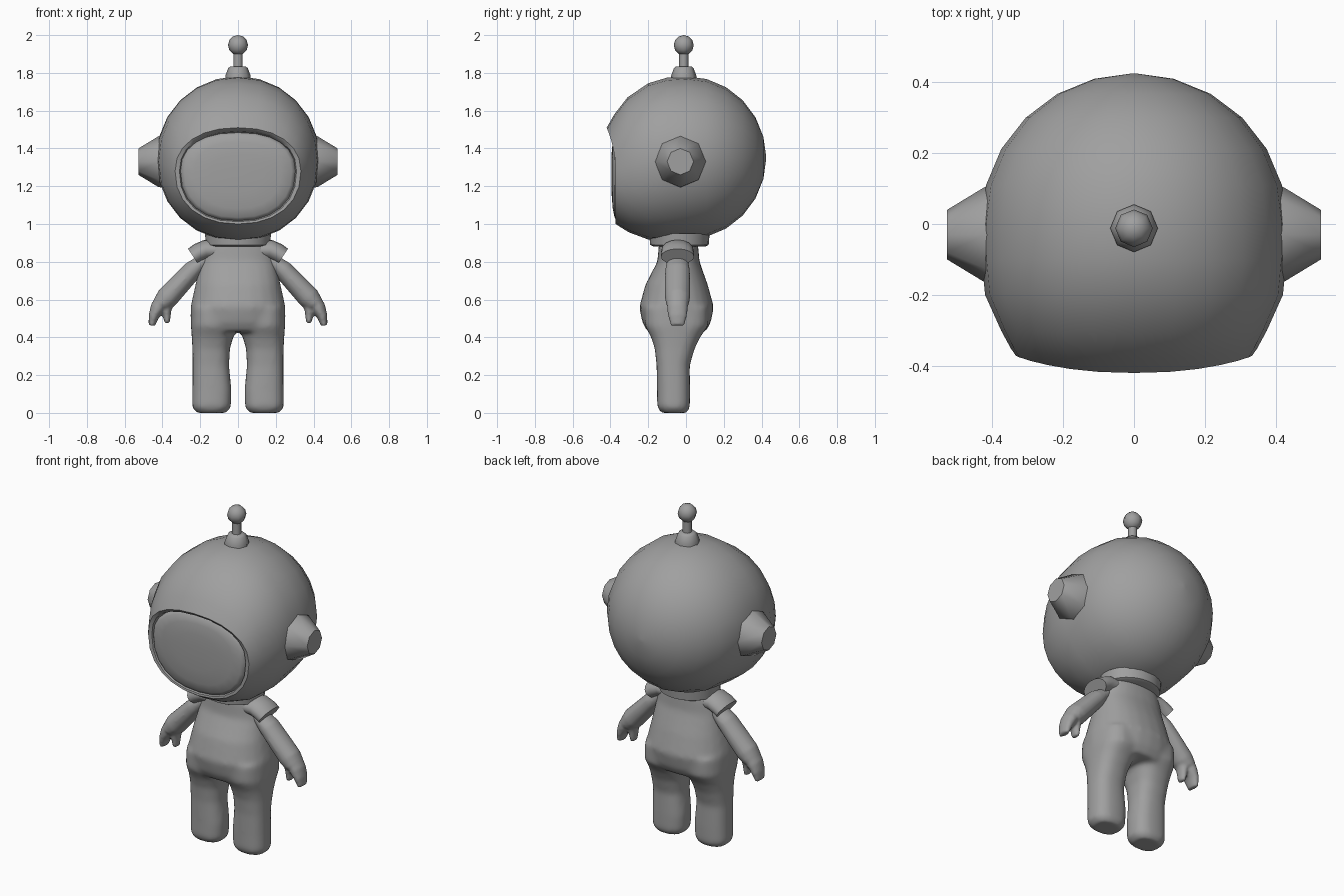
import bpy
import bmesh
from math import sin, cos, pi, radians
from mathutils import Vector

cube = bpy.data.objects.get("Cube")
if cube:
    bpy.data.objects.remove(cube, do_unlink=True)

grey = bpy.data.materials.new("plain grey")
grey.use_nodes = True
GREY = (0.35, 0.35, 0.35, 1)
grey.diffuse_color = GREY
grey.node_tree.nodes["Principled BSDF"].inputs["Base Color"].default_value = GREY


def power(v, p):
    return abs(v) ** p * (1 if v >= 0 else -1)


def circle(n, p=1.0):
    """Unit circle, squared off when p is below 1."""
    turns = [2 * pi * i / n for i in range(n)]
    return [(power(cos(t), p), power(sin(t), p)) for t in turns]


def loft(bm, rings):
    """Skin a row of equal rings and close both ends."""
    loops = [[bm.verts.new(co) for co in ring] for ring in rings]
    n = len(loops[0])
    for a, b in zip(loops, loops[1:]):
        for i in range(n):
            j = (i + 1) % n
            bm.faces.new((a[i], a[j], b[j], b[i]))
    bm.faces.new(loops[0])
    bm.faces.new(loops[-1])


def finish(name, bm, angle=40, mirror=False, voxel=0, relax=0):
    bmesh.ops.recalc_face_normals(bm, faces=bm.faces)
    mesh = bpy.data.meshes.new(name)
    bm.to_mesh(mesh)
    bm.free()
    mesh.materials.append(grey)
    mesh.polygons.foreach_set("use_smooth", [True] * len(mesh.polygons))
    mesh.set_sharp_from_angle(angle=radians(angle))
    obj = bpy.data.objects.new(name, mesh)
    bpy.context.collection.objects.link(obj)
    if voxel:
        mod = obj.modifiers.new("blend", 'REMESH')
        mod.mode = 'VOXEL'
        mod.voxel_size = voxel
        mod.use_smooth_shade = True
        mod = obj.modifiers.new("relax", 'SMOOTH')
        mod.factor = 0.5
        mod.iterations = relax
    if mirror:
        obj.modifiers.new("mirror", 'MIRROR')
    return obj


def upright(bm, rows, n=24, p=0.9):
    """Loft of level sections: z, centre x, centre y, radius x, radius y."""
    loft(bm, [[(cx + rx * c, cy + ry * s, z) for c, s in circle(n, p)]
              for z, cx, cy, rx, ry in rows])


def limb(bm, rows, y=-0.045, n=16):
    """Tube in the xz plane: x, z, radius in the plane, radius along y."""
    rings = []
    for i, (x, z, r, ry) in enumerate(rows):
        a, b = rows[max(i - 1, 0)], rows[min(i + 1, len(rows) - 1)]
        d = Vector((b[0] - a[0], b[1] - a[1])).normalized()
        rings.append([(x - d.y * r * c, y + ry * s, z + d.x * r * c)
                      for c, s in circle(n)])
    loft(bm, rings)


def face_ring(y, rx, cz, top, bottom, brow=0.0, p=0.9):
    """Section across y; brow pulls its upper part forward."""
    return [(rx * c, y - brow * max(s, 0) ** 2,
             cz + s * (top - cz if s > 0 else cz - bottom))
            for c, s in circle(24, p)]


# Helmet: round back, fuller lower front, brow and recessed opening
rings = []
for step in (0.1, 1, 2, 3, 4, 5, 6):
    a = radians(15 * step)
    r = 0.432 * sin(a)
    rings.append(face_ring(0.424 * cos(a), r, 1.35, 1.35 + r, 1.35 - r, p=1))
rings += [
    face_ring(-0.1, 0.43, 1.34, 1.775, 0.91, p=0.97),
    face_ring(-0.2, 0.42, 1.33, 1.745, 0.918, p=0.95),
    face_ring(-0.3, 0.375, 1.31, 1.67, 0.955, 0.01),
    face_ring(-0.35, 0.348, 1.29, 1.58, 0.985, 0.03),
    face_ring(-0.372, 0.333, 1.28, 1.51, 1.0, 0.048),
    face_ring(-0.37, 0.31, 1.28, 1.49, 1.012, 0.03, 0.87),
    face_ring(-0.35, 0.302, 1.28, 1.482, 1.02, 0, 0.87),
]
bm = bmesh.new()
loft(bm, rings)
finish("helmet", bm, 45)

# Visor: shallow dome in the opening
bm = bmesh.new()
loft(bm, [face_ring(y, 0.306 * k, 1.28, 1.28 + 0.206 * k, 1.28 - 0.264 * k, 0, 0.87)
          for y, k in ((-0.345, 1), (-0.365, 0.99), (-0.378, 0.93),
                       (-0.388, 0.75), (-0.394, 0.45), (-0.395, 0.1))])
finish("visor", bm, 60)

# Ear caps
bm = bmesh.new()
loft(bm, [[(x, -0.03 + r * c, 1.33 + r * s) for c, s in circle(8)]
          for x, r in ((0.34, 0.14), (0.42, 0.135), (0.527, 0.07))])
finish("ear_cap", bm, 50, mirror=True)

# Antenna
bm = bmesh.new()
upright(bm, [(z, 0, -0.012, r, r) for z, r in
             ((1.74, 0.067), (1.785, 0.067), (1.825, 0.052), (1.835, 0.04))], 8, 1)
finish("antenna_base", bm, 50)
bm = bmesh.new()
upright(bm, [(z, 0, -0.012, 0.025, 0.025) for z in (1.82, 1.92)], 8, 1)
finish("antenna_stem", bm, 50)
bm = bmesh.new()
bmesh.ops.create_uvsphere(bm, u_segments=8, v_segments=6, radius=0.053)
bmesh.ops.translate(bm, verts=bm.verts, vec=(0, -0.012, 1.947))
finish("antenna_ball", bm, 70)

# Neck collar
bm = bmesh.new()
upright(bm, [(z, 0, -0.035, r, r - 0.015) for z, r in
             ((0.882, 0.155), (0.89, 0.17), (0.95, 0.175))], 24, 1)
finish("neck_collar", bm)

# Body: torso and legs blended into one skin
bm = bmesh.new()
upright(bm, [
    (0.92, 0, -0.04, 0.15, 0.1),
    (0.88, 0, -0.04, 0.185, 0.105),
    (0.8, 0, -0.04, 0.2, 0.112),
    (0.68, 0, -0.05, 0.226, 0.165),
    (0.56, 0, -0.05, 0.252, 0.198),
    (0.48, 0, -0.05, 0.252, 0.182),
    (0.43, 0, -0.05, 0.242, 0.155),
])
for side in (-1, 1):
    upright(bm, [(z, side * cx, cy, rx, ry) for z, cx, cy, rx, ry in (
        (0.56, 0.125, -0.05, 0.12, 0.17),
        (0.46, 0.13, -0.05, 0.12, 0.168),
        (0.4, 0.135, -0.055, 0.11, 0.13),
        (0.34, 0.142, -0.06, 0.1, 0.106),
        (0.25, 0.144, -0.068, 0.097, 0.088),
        (0.12, 0.138, -0.066, 0.104, 0.088),
        (0.03, 0.14, -0.066, 0.103, 0.087),
        (0.0, 0.14, -0.062, 0.08, 0.068))], p=0.8)
finish("body", bm, voxel=0.014, relax=8)

# Short sleeves
bm = bmesh.new()
limb(bm, [(0.1, 0.86, 0.05, 0.08), (0.17, 0.862, 0.055, 0.085),
          (0.21, 0.845, 0.053, 0.088), (0.237, 0.827, 0.05, 0.088)])
finish("sleeve", bm, mirror=True)

# Arms with a mitten finger and thumb
bm = bmesh.new()
limb(bm, [(0.17, 0.815, 0.035, 0.055), (0.24, 0.755, 0.052, 0.066),
          (0.31, 0.68, 0.056, 0.068), (0.375, 0.61, 0.06, 0.067),
          (0.407, 0.575, 0.048, 0.06)])
limb(bm, [(0.4, 0.6, 0.04, 0.055), (0.425, 0.555, 0.04, 0.056),
          (0.446, 0.512, 0.028, 0.05), (0.457, 0.462, 0.017, 0.036)])
limb(bm, [(0.37, 0.6, 0.035, 0.045), (0.378, 0.54, 0.025, 0.038),
          (0.375, 0.474, 0.014, 0.026)])
finish("arm", bm, mirror=True, voxel=0.008, relax=5)
